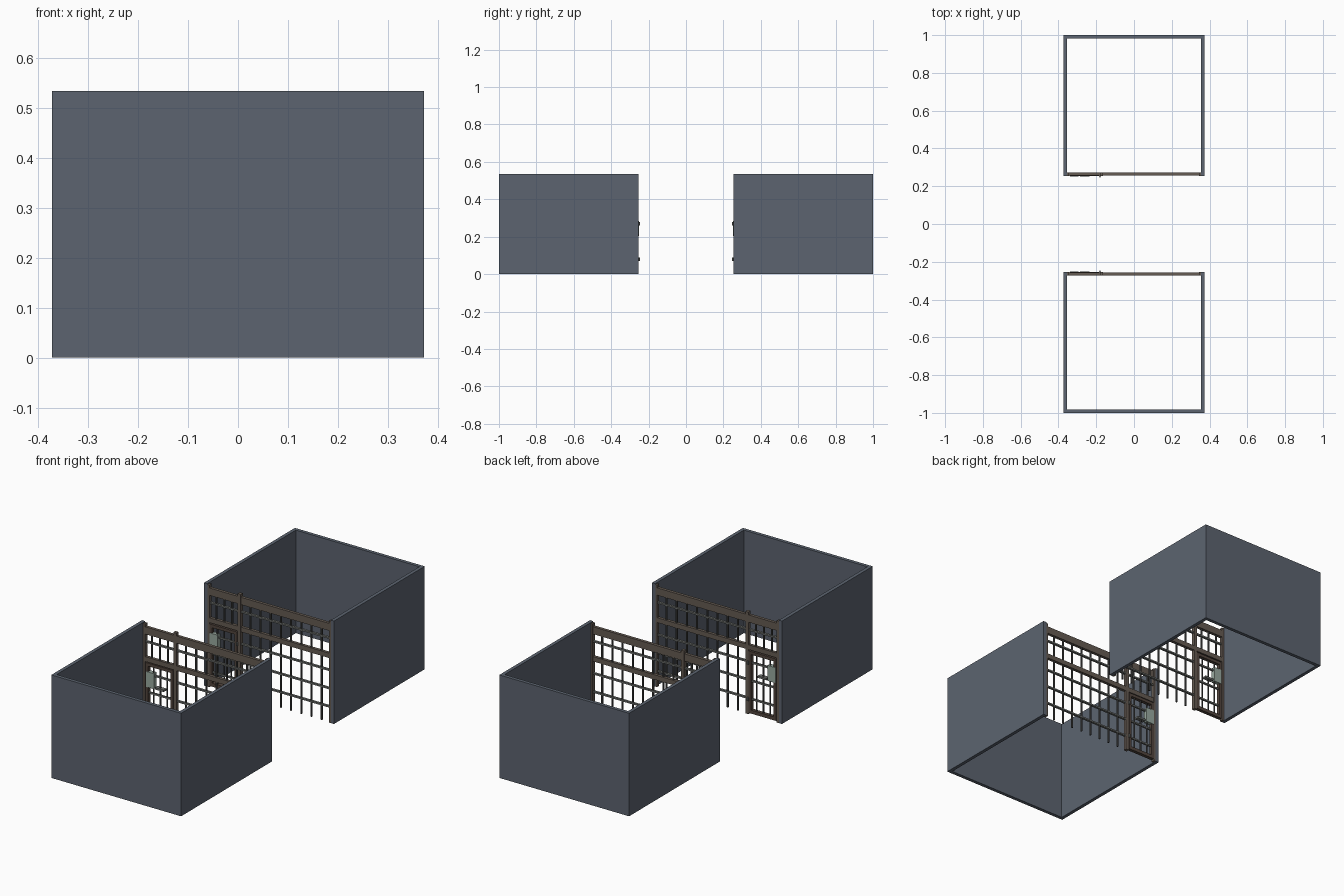
import bpy, bmesh
from mathutils import Matrix, Vector

if "Cube" in bpy.data.objects:
    bpy.data.objects.remove(bpy.data.objects["Cube"])


def material(name, r, g, b):
    m = bpy.data.materials.new(name)
    m.diffuse_color = (r, g, b, 1)
    m.use_nodes = True
    m.node_tree.nodes["Principled BSDF"].inputs["Base Color"].default_value = m.diffuse_color
    return m


WALL = material("painted_wall", 0.107, 0.127, 0.162)
BEAM = material("brown_steel", 0.13, 0.105, 0.085)
DOOR = material("dark_brown_steel", 0.085, 0.06, 0.047)
BAR = material("dark_bar", 0.07, 0.07, 0.067)
STRAP = material("grey_strap", 0.16, 0.17, 0.16)
PLATE = material("pale_lock", 0.32, 0.40, 0.35)


def add_boxes(bm, boxes):
    # each box is (x0, x1, y0, y1, z0, z1)
    for x0, x1, y0, y1, z0, z1 in boxes:
        mat = Matrix.Translation(((x0 + x1) / 2, (y0 + y1) / 2, (z0 + z1) / 2))
        mat = mat @ Matrix.Diagonal((x1 - x0, y1 - y0, z1 - z0, 1))
        bmesh.ops.create_cube(bm, size=1, matrix=mat)


def add_rods(bm, xs, y, z0, z1, r):
    for x in xs:
        bmesh.ops.create_cone(bm, cap_ends=True, segments=8, radius1=r, radius2=r,
                              depth=z1 - z0, matrix=Matrix.Translation((x, y, (z0 + z1) / 2)))


def finish(name, bm, mat, side):
    # the second cell is the first reflected across y = 0
    if side < 0:
        bmesh.ops.scale(bm, vec=Vector((1, -1, 1)), verts=bm.verts)
        bmesh.ops.reverse_faces(bm, faces=bm.faces)
    me = bpy.data.meshes.new(name)
    bm.to_mesh(me)
    bm.free()
    me.materials.append(mat)
    ob = bpy.data.objects.new(name, me)
    bpy.context.collection.objects.link(ob)
    return ob


def box_part(name, boxes, mat, side):
    bm = bmesh.new()
    add_boxes(bm, boxes)
    finish(name, bm, mat, side)


def spread(a, b, n):
    # n positions evenly inside a..b
    return [a + (b - a) * (i + 1) / (n + 1) for i in range(n)]


W, H, T = 0.373, 0.535, 0.018      # half width, wall height, wall thickness
FRONT, BACK = 0.255, 1.0
YC = 0.264                         # middle of the barred front
IN = W - T
POST = -0.172                      # post beside the door


def cell(side, tag):
    # three solid walls in one U-shaped extrusion
    bm = bmesh.new()
    u = [(-W, FRONT), (-IN, FRONT), (-IN, BACK - T), (IN, BACK - T),
         (IN, FRONT), (W, FRONT), (W, BACK), (-W, BACK)]
    face = bm.faces.new([bm.verts.new((x, y, 0)) for x, y in u])
    ext = bmesh.ops.extrude_face_region(bm, geom=[face])
    bmesh.ops.translate(bm, vec=(0, 0, H),
                        verts=[v for v in ext["geom"] if isinstance(v, bmesh.types.BMVert)])
    bmesh.ops.recalc_face_normals(bm, faces=bm.faces)
    finish(tag + "_walls", bm, WALL, side)

    # main beams and posts
    y0, y1 = YC - 0.008, YC + 0.008
    box_part(tag + "_beams", [
        (-IN, IN, y0, y1, 0.477, 0.515),
        (-IN, IN, y0, y1, 0.335, 0.360)], BEAM, side)
    box_part(tag + "_posts", [
        (POST - 0.009, POST + 0.009, y0 - 0.001, y1 + 0.001, 0, 0.53),
        (-IN, -IN + 0.012, y0 - 0.001, y1 + 0.001, 0, 0.53),
        (IN - 0.010, IN, y0 - 0.001, y1 + 0.001, 0, 0.53)], BEAM, side)

    # fixed vertical bars
    bm = bmesh.new()
    add_rods(bm, spread(POST, IN, 8), YC, 0.0, 0.48, 0.005)
    add_rods(bm, spread(-IN, POST, 3), YC, 0.35, 0.48, 0.005)
    finish(tag + "_vertical_bars", bm, BAR, side)

    # horizontal straps crossing the bars
    straps = [(POST, IN, YC - 0.006, YC + 0.006, z - 0.004, z + 0.004)
              for z in (0.27, 0.175, 0.08)]
    straps.append((-IN, IN, YC - 0.006, YC + 0.006, 0.433, 0.441))
    box_part(tag + "_horizontal_straps", straps, STRAP, side)

    # door leaf frame
    a, b = -IN + 0.014, POST - 0.011
    d0, d1 = YC - 0.011, YC + 0.007
    box_part(tag + "_door_frame", [
        (a, a + 0.014, d0, d1, 0.008, 0.33),
        (b - 0.014, b, d0, d1, 0.008, 0.33),
        (a + 0.014, b - 0.014, d0, d1, 0.314, 0.33),
        (a + 0.014, b - 0.014, d0, d1, 0.008, 0.026)], DOOR, side)
    bm = bmesh.new()
    add_rods(bm, spread(a, b, 3), YC - 0.002, 0.02, 0.32, 0.004)
    finish(tag + "_door_bars", bm, BAR, side)
    box_part(tag + "_door_straps", [
        (a + 0.01, b - 0.01, YC - 0.007, YC + 0.003, z - 0.004, z + 0.004)
        for z in (0.27, 0.175, 0.08)], STRAP, side)

    # lock plate, pull handle and hinges
    box_part(tag + "_lock_plate", [(a + 0.002, a + 0.048, d0 - 0.002, d1 + 0.002, 0.205, 0.285)],
             PLATE, side)
    box_part(tag + "_door_handle", [(a + 0.055, a + 0.105, d0 - 0.002, d1 + 0.002, 0.205, 0.215)],
             STRAP, side)
    bm = bmesh.new()
    for z in (0.08, 0.27):
        add_rods(bm, [b + 0.003], YC - 0.014, z - 0.009, z + 0.009, 0.005)
    finish(tag + "_door_hinges", bm, STRAP, side)


cell(1, "rear_cell")
cell(-1, "front_cell")
